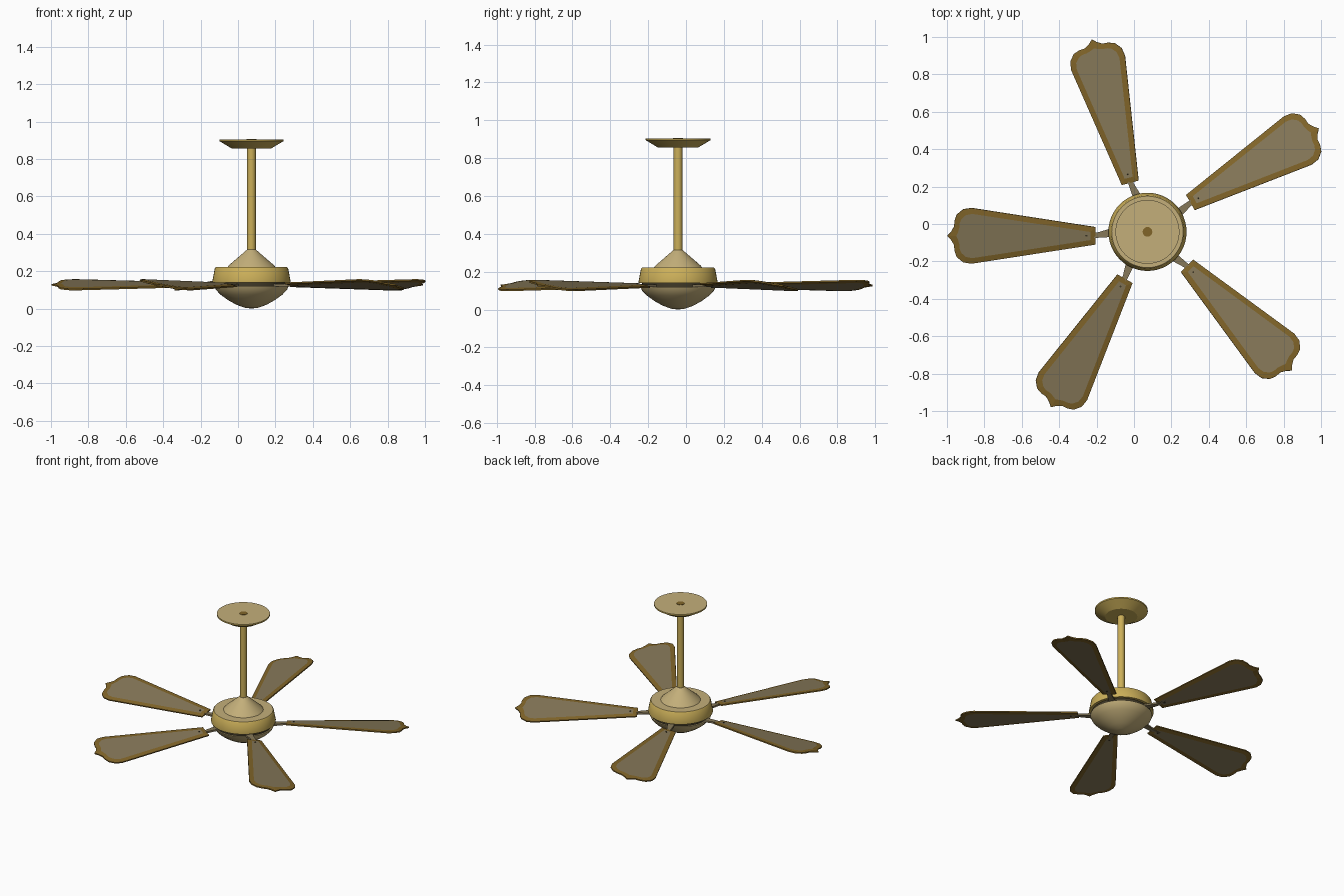
import bpy, bmesh
from math import radians, cos, sin, tau
from mathutils import Matrix

if "Cube" in bpy.data.objects:
    bpy.data.objects.remove(bpy.data.objects["Cube"])

HUB = (0.072, -0.042)
PITCH = radians(-10)


def material(name, r, g, b):
    m = bpy.data.materials.new(name)
    m.use_nodes = True
    m.diffuse_color = (r, g, b, 1)
    m.node_tree.nodes["Principled BSDF"].inputs["Base Color"].default_value = (r, g, b, 1)
    return m


gold = material("polished_gold", 0.60, 0.43, 0.10)
tan = material("pale_brass", 0.55, 0.43, 0.195)
dark_gold = material("dark_gold", 0.22, 0.13, 0.022)
wood = material("blade_brown", 0.24, 0.19, 0.10)
bronze = material("dark_bronze", 0.05, 0.04, 0.02)


def finish(bm, name, mats, smooth=True):
    bmesh.ops.recalc_face_normals(bm, faces=bm.faces)
    mesh = bpy.data.meshes.new(name)
    bm.to_mesh(mesh)
    bm.free()
    for m in mats:
        mesh.materials.append(m)
    ob = bpy.data.objects.new(name, mesh)
    bpy.context.collection.objects.link(ob)
    if smooth:
        bpy.ops.object.select_all(action="DESELECT")
        ob.select_set(True)
        bpy.context.view_layer.objects.active = ob
        bpy.ops.object.shade_smooth_by_angle(angle=radians(30))
    return ob


def lathe(name, profile, mats, steps=48):
    """Revolve (radius, height) points; upward flat faces take the second material."""
    bm = bmesh.new()
    verts = [bm.verts.new((r, 0, z)) for r, z in profile]
    edges = [bm.edges.new(pair) for pair in zip(verts, verts[1:])]
    bmesh.ops.spin(bm, geom=verts + edges, cent=(0, 0, 0), axis=(0, 0, 1),
                   angle=tau, steps=steps)
    bmesh.ops.remove_doubles(bm, verts=bm.verts, dist=0.0001)
    bmesh.ops.recalc_face_normals(bm, faces=bm.faces)
    if len(mats) > 1:
        for f in bm.faces:
            f.material_index = int(f.normal.z > 0.95)
    ob = finish(bm, name, mats)
    ob.location = (*HUB, 0)
    return ob


# Ceiling mount and pole
lathe("ceiling_canopy", [(0, 0.855), (0.104, 0.855), (0.171, 0.895),
                         (0.171, 0.905), (0, 0.905)], [gold, tan])
lathe("canopy_centre_cap", [(0, 0.904), (0.026, 0.904), (0.026, 0.907), (0, 0.907)],
      [dark_gold], 16)
lathe("pole", [(0.023, 0.30), (0.023, 0.86)], [gold], 24)

# Motor
lathe("motor_cone", [(0.13, 0.219), (0.12, 0.232), (0.034, 0.306), (0.024, 0.315),
                     (0, 0.315)], [tan])
lathe("motor_housing", [(0, 0.14), (0.208, 0.14), (0.209, 0.147), (0.196, 0.215),
                        (0.191, 0.221), (0, 0.221)], [gold, tan])
lathe("motor_plate", [(0, 0.112), (0.19, 0.112), (0.19, 0.141), (0, 0.141)], [bronze])

# Lower bowl
lathe("lower_bowl", [(0, 0), (0.035, 0.004), (0.08, 0.02), (0.125, 0.045), (0.165, 0.074),
                     (0.19, 0.1), (0.199, 0.12), (0, 0.12)], [tan])


def mirrored(half):
    """Close a half outline of (length, half width) points across the centre line."""
    return half + [(x, -y) for x, y in reversed(half) if y]


RIM = mirrored([(0.277, 0.047), (0.94, 0.151), (0.985, 0.144), (1.02, 0.115),
                (1.032, 0.08), (1.034, 0.05), (1.05, 0.022), (1.07, 0)])
PANEL = mirrored([(0.305, 0.022), (0.935, 0.12), (0.97, 0.114), (0.995, 0.092),
                  (1.004, 0.07), (1.006, 0.045), (1.013, 0.02), (1.022, 0)])


def blade(name, angle):
    bm = bmesh.new()
    loops = [[bm.verts.new((x, y, z)) for x, y in outline] for outline, z in
             ((PANEL, -0.008), (RIM, -0.004), (RIM, 0.004), (PANEL, 0.008))]
    n = len(RIM)
    # Sloping coloured border and thin rim
    for a, b in zip(loops, loops[1:]):
        for i in range(n):
            j = (i + 1) % n
            bm.faces.new((a[i], a[j], b[j], b[i]))
    # Flat panels on both sides
    for loop in (loops[0], loops[-1]):
        bm.faces.new(loop).material_index = 1
    ob = finish(bm, name, [dark_gold, wood], smooth=False)
    ob.matrix_world = (Matrix.Translation((*HUB, 0.127)) @ Matrix.Rotation(angle, 4, "Z")
                       @ Matrix.Translation((0, 0.021, 0)) @ Matrix.Rotation(PITCH, 4, "X"))


def arm(name, angle):
    # Tapered bracket from the motor plate to the blade root
    bm = bmesh.new()
    outline = [(0.17, -0.026), (0.27, 0.004), (0.34, 0.012),
               (0.34, 0.03), (0.27, 0.032), (0.17, 0.026)]
    face = bm.faces.new([bm.verts.new((x, y, -0.008)) for x, y in outline])
    top = bmesh.ops.extrude_face_region(bm, geom=[face])["geom"]
    bmesh.ops.translate(bm, vec=(0, 0, 0.012),
                        verts=[v for v in top if isinstance(v, bmesh.types.BMVert)])
    ob = finish(bm, name, [wood], smooth=False)
    ob.matrix_world = Matrix.Translation((*HUB, 0.127)) @ Matrix.Rotation(angle, 4, "Z")


def screw(name, angle):
    # Small fastener on the blade root
    bm = bmesh.new()
    bmesh.ops.create_cone(bm, cap_ends=True, segments=8, radius1=0.006, radius2=0.005, depth=0.024)
    ob = finish(bm, name, [bronze], smooth=False)
    r, off = 0.325, 0.021
    ob.location = (HUB[0] + r * cos(angle) - off * sin(angle),
                   HUB[1] + r * sin(angle) + off * cos(angle), 0.127)


# Five blades around the hub
for i, deg in enumerate((30, 105, 180, 240, 315), 1):
    blade(f"blade_{i}", radians(deg))
    arm(f"blade_arm_{i}", radians(deg))
    screw(f"blade_screw_{i}", radians(deg))
